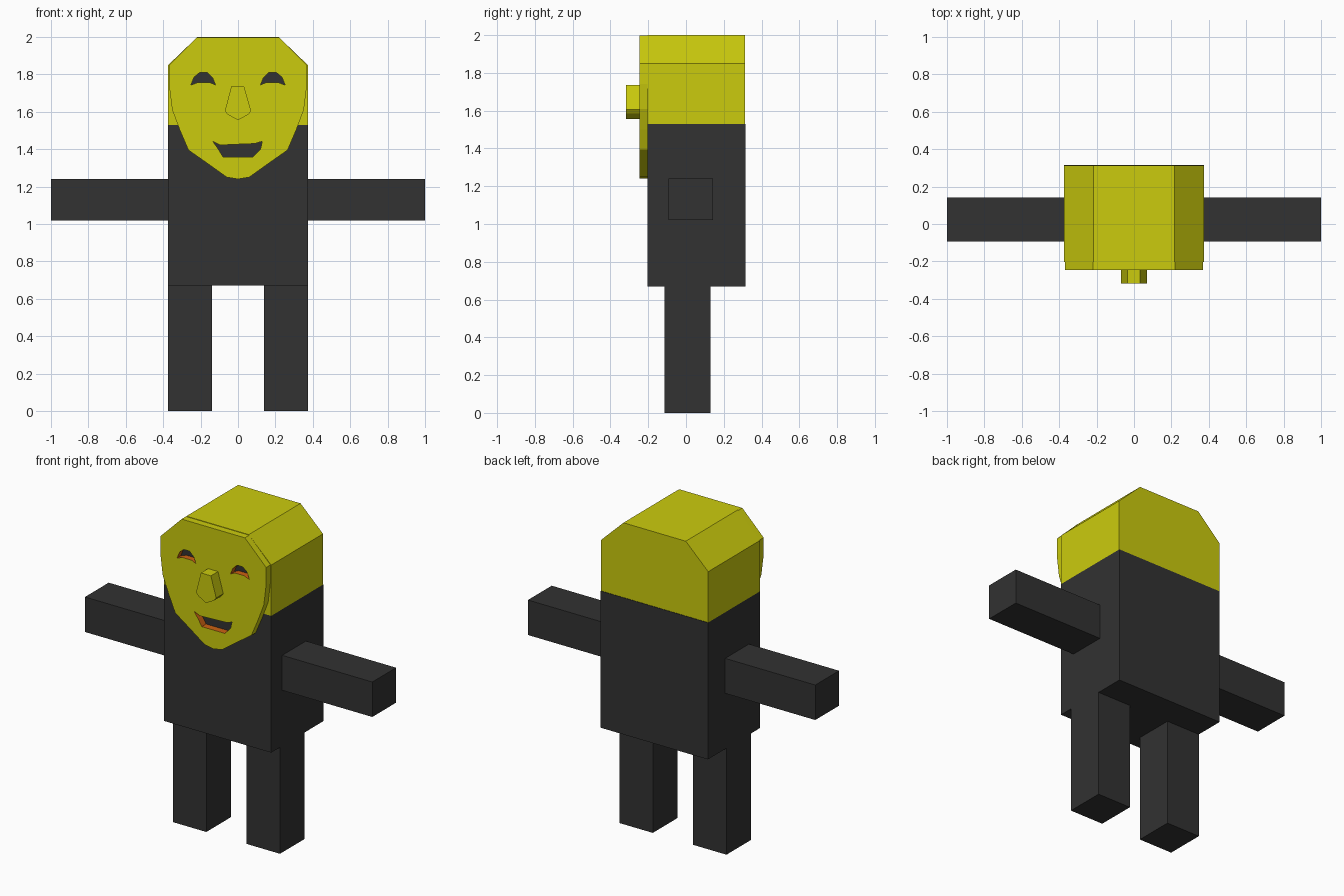
import bpy, bmesh

if "Cube" in bpy.data.objects:
    bpy.data.objects.remove(bpy.data.objects["Cube"])


def material(name, rgb):
    m = bpy.data.materials.new(name)
    m.diffuse_color = (*rgb, 1)
    m.use_nodes = True
    m.node_tree.nodes["Principled BSDF"].inputs["Base Color"].default_value = m.diffuse_color
    return m


YELLOW = material("yellow", (0.60, 0.60, 0.004))
DARK = material("charcoal", (0.032, 0.032, 0.032))
ORANGE = material("orange", (0.60, 0.12, 0.006))


def prism(name, loops, y0, y1, mat, hole_mat=None):
    """Extrude an x-z outline (first loop) with holes (other loops) from y0 to y1."""
    bm = bmesh.new()
    edges = []
    for loop in loops:
        vs = [bm.verts.new((x, y0, z)) for x, z in loop]
        edges += [bm.edges.new((vs[i - 1], vs[i])) for i in range(len(vs))]
    bmesh.ops.triangle_fill(bm, edges=edges, use_beauty=True, use_dissolve=False)
    ext = bmesh.ops.extrude_face_region(bm, geom=bm.faces[:], use_keep_orig=True)
    moved = [g for g in ext["geom"] if isinstance(g, bmesh.types.BMVert)]
    bmesh.ops.translate(bm, vec=(0, y1 - y0, 0), verts=moved)
    bmesh.ops.recalc_face_normals(bm, faces=bm.faces[:])
    # walls of the holes take the second colour
    if hole_mat:
        hole_points = {(round(x, 4), round(z, 4)) for loop in loops[1:] for x, z in loop}
        for f in bm.faces:
            inside = all((round(v.co.x, 4), round(v.co.z, 4)) in hole_points for v in f.verts)
            if inside and abs(f.normal.y) < 0.5:
                f.material_index = 1
    me = bpy.data.meshes.new(name)
    bm.to_mesh(me)
    bm.free()
    for m in (mat, hole_mat):
        if m:
            me.materials.append(m)
    ob = bpy.data.objects.new(name, me)
    bpy.context.collection.objects.link(ob)
    return ob


def box(name, x0, x1, y0, y1, z0, z1, mat):
    return prism(name, [[(x0, z0), (x1, z0), (x1, z1), (x0, z1)]], y0, y1, mat)


def mirrored(pts):
    return [(-x, z) for x, z in reversed(pts)]


# Torso and the block of the head above it
box("torso", -0.373, 0.373, -0.203, 0.315, 0.67, 1.53, DARK)
head = [(-0.373, 1.53), (0.373, 1.53), (0.373, 1.85), (0.217, 2.0),
        (-0.217, 2.0), (-0.373, 1.85)]
prism("head", [head], -0.203, 0.312, YELLOW)

# Arms and legs
for side, s in (("left", 1), ("right", -1)):
    ax, lx = sorted((0.373 * s, 1.0 * s)), sorted((0.14 * s, 0.373 * s))
    box(side + "_arm", *ax, -0.093, 0.143, 1.02, 1.24, DARK)
    box(side + "_leg", *lx, -0.115, 0.13, 0.0, 0.67, DARK)

# Face plate with eye and mouth openings
half = [(0.22, 1.997), (0.368, 1.85), (0.368, 1.74), (0.352, 1.61), (0.31, 1.50),
        (0.265, 1.395), (0.165, 1.325), (0.06, 1.25)]
outline = half + [(0, 1.24)] + mirrored(half)
eye = [(0.12, 1.743), (0.135, 1.78), (0.165, 1.81), (0.205, 1.81), (0.235, 1.785),
       (0.252, 1.743), (0.215, 1.757), (0.15, 1.757)]
mouth = [(-0.135, 1.442), (-0.095, 1.422), (0.09, 1.43), (0.13, 1.442),
         (0.12, 1.40), (0.08, 1.358), (-0.08, 1.358), (-0.105, 1.40)]
prism("face_plate", [outline, eye, mirrored(eye), mouth], -0.246, -0.203, YELLOW, ORANGE)

# Dark backing inside the eyes
for side, pts in (("left", eye), ("right", mirrored(eye))):
    prism(side + "_eye_backing", [pts], -0.208, -0.202, DARK)

# Nose
nose = [(-0.036, 1.735), (0.033, 1.735), (0.07, 1.605), (0.055, 1.585),
        (0, 1.555), (-0.055, 1.585), (-0.07, 1.605)]
prism("nose", [nose], -0.317, -0.246, YELLOW)
